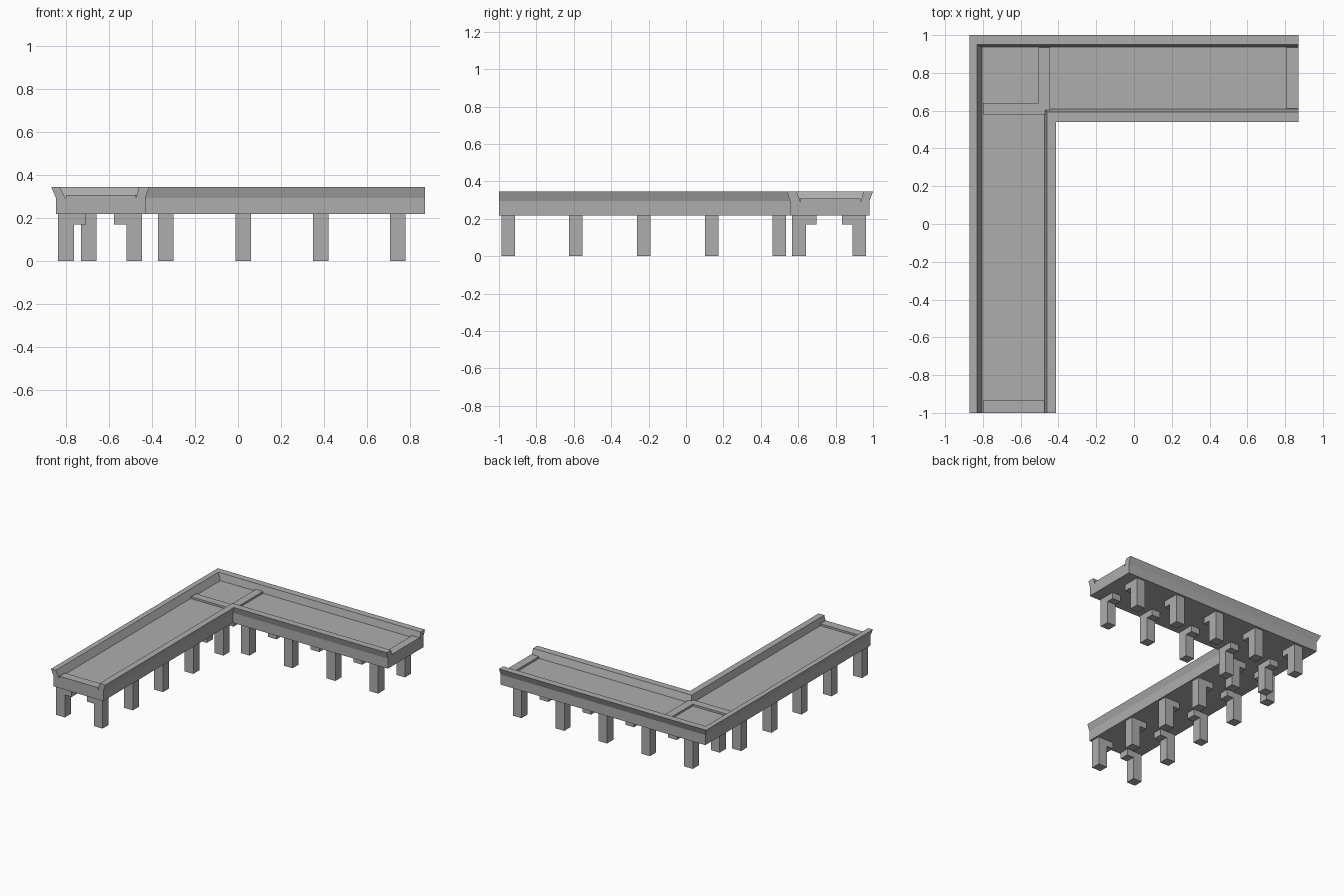
import bpy, bmesh

if "Cube" in bpy.data.objects:
    bpy.data.objects.remove(bpy.data.objects["Cube"])

grey = bpy.data.materials.new("stone grey")
grey.diffuse_color = (0.42, 0.42, 0.42, 1)
grey.use_nodes = True
grey.node_tree.nodes["Principled BSDF"].inputs["Base Color"].default_value = grey.diffuse_color


def add_object(name, bm):
    bmesh.ops.recalc_face_normals(bm, faces=bm.faces)
    mesh = bpy.data.meshes.new(name)
    bm.to_mesh(mesh)
    bm.free()
    mesh.materials.append(grey)
    ob = bpy.data.objects.new(name, mesh)
    bpy.context.collection.objects.link(ob)
    return ob


def prism(name, outline, axis, lo, hi):
    """Extrude an outline of (across, z) points along the x or y axis."""
    bm = bmesh.new()
    place = lambda a, z, t: (t, a, z) if axis == "x" else (a, t, z)
    face = bm.faces.new([bm.verts.new(place(a, z, lo)) for a, z in outline])
    new = bmesh.ops.extrude_face_region(bm, geom=[face])["geom"]
    shift = (hi - lo, 0, 0) if axis == "x" else (0, hi - lo, 0)
    bmesh.ops.translate(bm, vec=shift, verts=[v for v in new if isinstance(v, bmesh.types.BMVert)])
    return add_object(name, bm)


def box(name, x0, x1, y0, y1, z0, z1):
    return prism(name, [(x0, z0), (x1, z0), (x1, z1), (x0, z1)], "y", y0, y1)


# Trough-shaped deck: flared parapets and a sunken floor, mitred at the corner
BASE, FLOOR, STRIP, BREAK, TOP = 0.218, 0.293, 0.308, 0.294, 0.345
heights = [BASE, BREAK, TOP, TOP, FLOOR, FLOOR, TOP, TOP, BREAK, BASE]
across_x = [-0.848, -0.848, -0.87, -0.83, -0.804, -0.474, -0.461, -0.413, -0.431, -0.431]
across_y = [0.98, 0.98, 1.0, 0.949, 0.936, 0.61, 0.592, 0.54, 0.555, 0.555]

bm = bmesh.new()
sections = [
    [bm.verts.new((x, -1, z)) for x, z in zip(across_x, heights)],
    [bm.verts.new((x, y, z)) for x, y, z in zip(across_x, across_y, heights)],
    [bm.verts.new((0.87, y, z)) for y, z in zip(across_y, heights)],
]
n = len(heights)
for a, b in zip(sections, sections[1:]):
    for i in range(n):
        j = (i + 1) % n
        bm.faces.new((a[i], a[j], b[j], b[i]))
bm.faces.new(sections[0])
bm.faces.new(sections[2])
add_object("deck", bm)

# Raised threshold strips at both ends and around the corner bay
box("front_end_strip", -0.80, -0.475, -1, -0.935, FLOOR - 0.01, STRIP)
box("right_end_strip", 0.806, 0.87, 0.612, 0.934, FLOOR - 0.01, STRIP)
box("corner_strip_across", -0.80, -0.505, 0.58, 0.64, FLOOR - 0.01, STRIP)
box("corner_strip_along", -0.505, -0.445, 0.58, 0.934, FLOOR - 0.01, STRIP)


def post(name, axis, outer, inward, centre):
    """Square post with a bracket reaching under the deck."""
    a, b = outer + inward * 0.074, outer + inward * 0.13
    outline = [(outer, 0), (a, 0), (a, 0.17), (b, 0.17), (b, 0.22), (outer, 0.22)]
    prism(name, outline, axis, centre - 0.036, centre + 0.036)


# Paired posts under both arms
for k in range(5):
    y = -0.951 + 0.3625 * k
    post(f"long_arm_outer_post_{k + 1}", "y", -0.837, 1, y)
    post(f"long_arm_inner_post_{k + 1}", "y", -0.446, -1, y)
    x = -0.695 + 0.3597 * k
    post(f"short_arm_back_post_{k + 1}", "x", 0.963, -1, x)
    post(f"short_arm_front_post_{k + 1}", "x", 0.567, 1, x)
